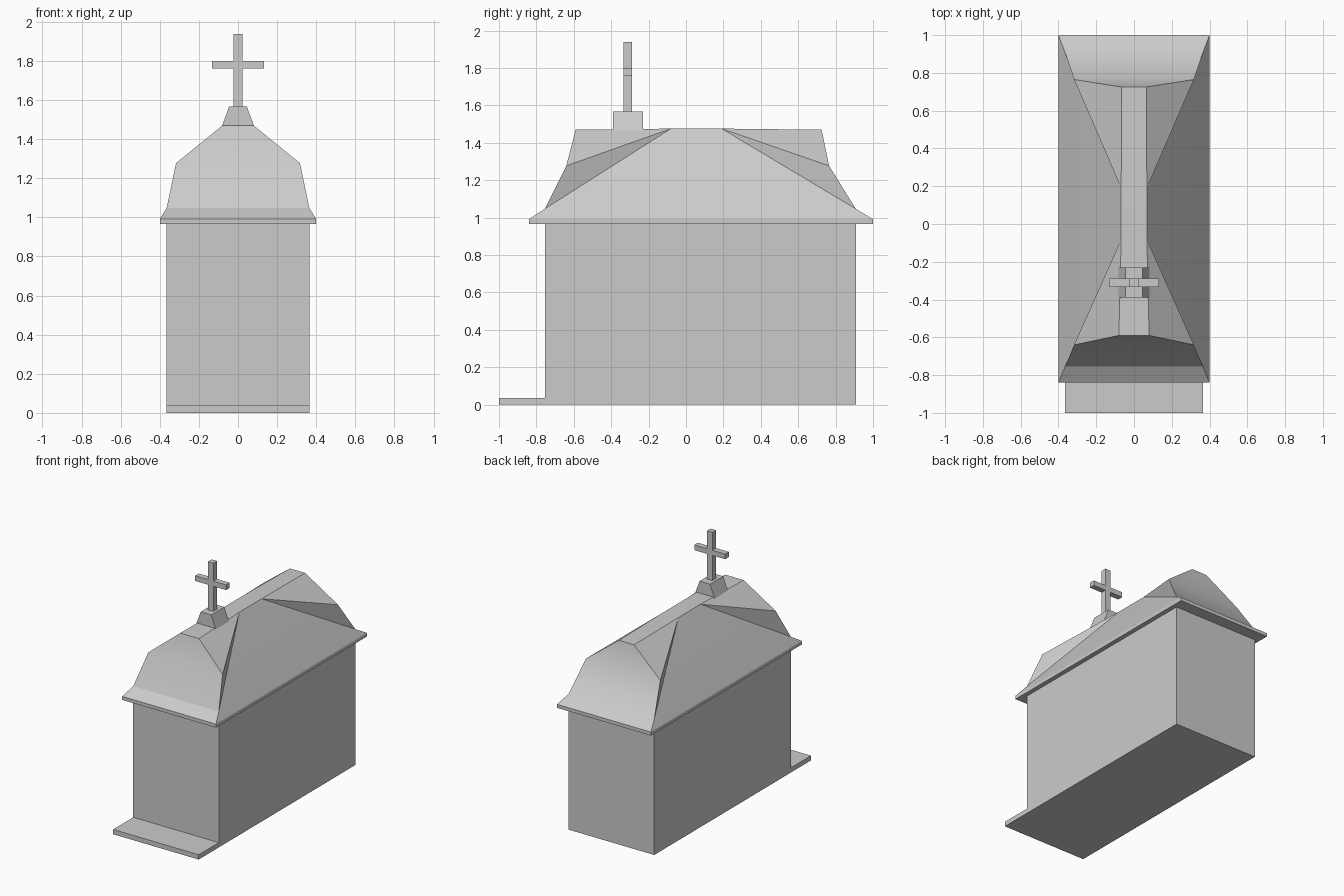
import bpy, bmesh, math

if "Cube" in bpy.data.objects:
    bpy.data.objects.remove(bpy.data.objects["Cube"])


def finish(name, bm, smooth=False):
    bmesh.ops.recalc_face_normals(bm, faces=bm.faces[:])
    mesh = bpy.data.meshes.new(name)
    bm.to_mesh(mesh)
    bm.free()
    obj = bpy.data.objects.new(name, mesh)
    bpy.context.collection.objects.link(obj)
    if smooth:
        bpy.ops.object.select_all(action='DESELECT')
        obj.select_set(True)
        bpy.context.view_layer.objects.active = obj
        bpy.ops.object.shade_smooth_by_angle(angle=math.radians(30))
    return obj


def ring(bm, hx, y0, y1, z):
    return [bm.verts.new(p) for p in
            ((-hx, y0, z), (hx, y0, z), (hx, y1, z), (-hx, y1, z))]


def loft(bm, rings):
    for a, b in zip(rings, rings[1:]):
        for i in range(4):
            j = (i + 1) % 4
            bm.faces.new((a[i], a[j], b[j], b[i]))


def block(name, *sections):
    """Closed solid through rectangles given as (half_x, y0, y1, z)."""
    bm = bmesh.new()
    rings = [ring(bm, *s) for s in sections]
    loft(bm, rings)
    bm.faces.new(rings[0])
    bm.faces.new(rings[-1])
    return finish(name, bm)


# Walls and entrance step
block("walls", (0.365, -0.755, 0.908, 0), (0.365, -0.755, 0.908, 0.965))
block("entrance_step", (0.365, -1.0, -0.755, 0), (0.365, -1.0, -0.755, 0.037))

# Roof: eave slab and flared skirt
bm = bmesh.new()
eaves = [ring(bm, *s) for s in ((0.40, -0.84, 1.0, 0.965),
                                (0.40, -0.84, 1.0, 0.992),
                                (0.365, -0.755, 0.908, 1.047))]
loft(bm, eaves)
bm.faces.new(eaves[0])

# Roof: gambrel ends, with the long sides sweeping up to the middle of the ridge
skirt = eaves[-1]
hip = ring(bm, 0.317, -0.64, 0.765, 1.277)
mid = ring(bm, 0.068, -0.08, 0.19, 1.476)
top = [bm.verts.new(p) for p in ((-0.08, -0.59, 1.47), (0.08, -0.59, 1.47),
                                 (0.065, 0.725, 1.47), (-0.065, 0.725, 1.47))]
for a, b in ((0, 1), (2, 3)):
    bm.faces.new((skirt[a], skirt[b], hip[b], hip[a]))
    bm.faces.new((hip[a], hip[b], top[b], top[a]))
    bm.faces.new((top[a], top[b], mid[b], mid[a]))
for f, b in ((0, 3), (1, 2)):
    bm.faces.new((skirt[f], skirt[b], mid[b], mid[f]))
    for i in (f, b):
        bm.faces.new((skirt[i], hip[i], mid[i]))
        bm.faces.new((hip[i], top[i], mid[i]))
bm.faces.new(mid)
finish("roof", bm, smooth=True)

# Pedestal and cross
block("cross_pedestal", (0.083, -0.39, -0.23, 1.465), (0.045, -0.39, -0.23, 1.567))
block("cross_post", (0.023, -0.333, -0.289, 1.56), (0.023, -0.333, -0.289, 1.938))
block("cross_bar", (0.132, -0.333, -0.289, 1.76), (0.132, -0.333, -0.289, 1.80))
